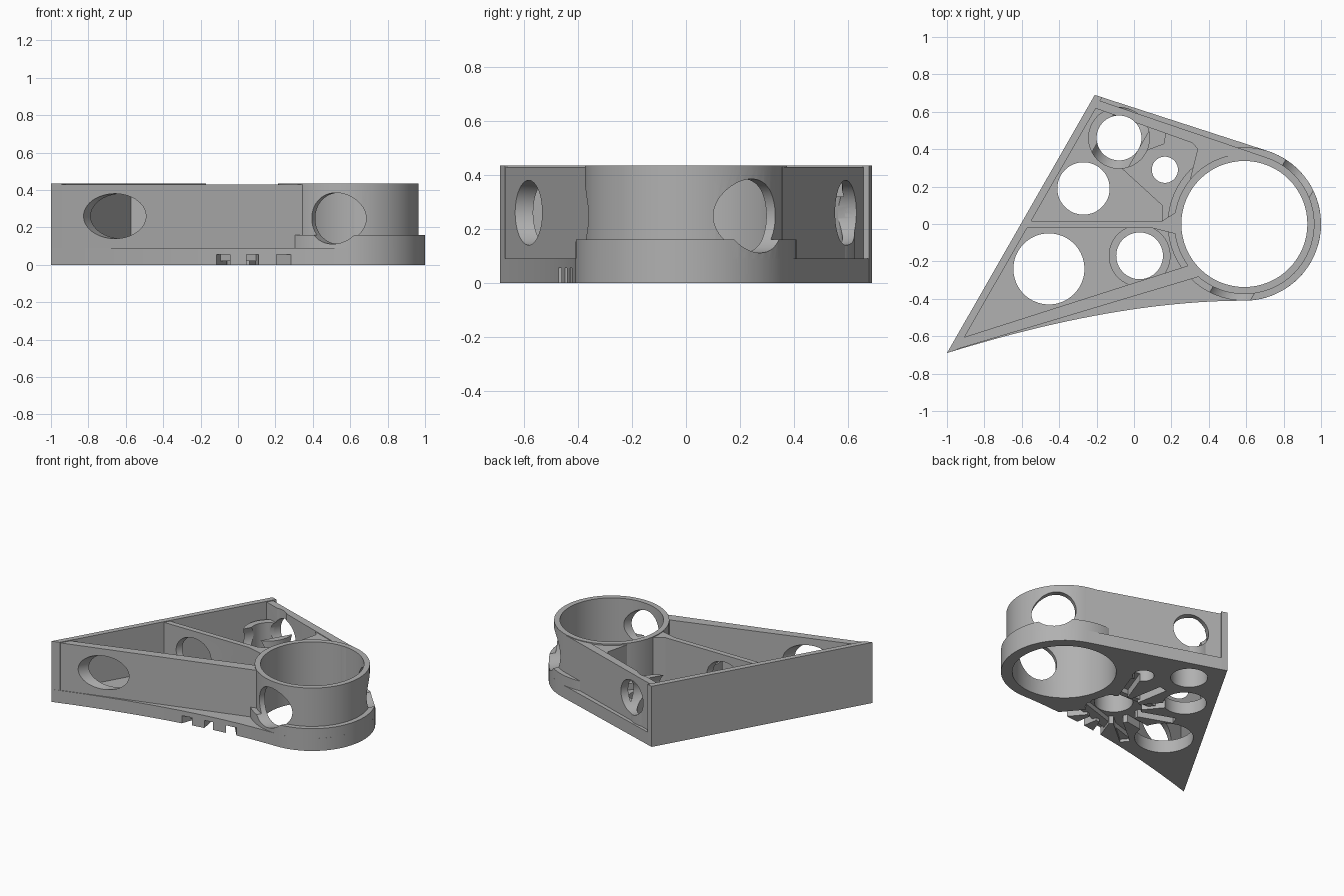
import bpy, bmesh, math
from mathutils import Vector, Matrix

cube = bpy.data.objects.get("Cube")
if cube:
    bpy.data.objects.remove(cube, do_unlink=True)

grey = bpy.data.materials.new("mid grey")
grey.use_nodes = True
grey.diffuse_color = (0.44, 0.44, 0.44, 1)
grey.node_tree.nodes["Principled BSDF"].inputs["Base Color"].default_value = (0.44, 0.44, 0.44, 1)

TOP, FLOOR = 0.435, 0.09
RING = Vector((0.59, 0))
HUB = Vector((0.03, -0.17))
AXIS = Vector((0.497, 0.868, 0))  # direction of the left wall


def prism(name, points, z0, z1):
    bm = bmesh.new()
    face = bm.faces.new([bm.verts.new((x, y, z0)) for x, y in points])
    out = bmesh.ops.extrude_face_region(bm, geom=[face])
    for v in out["geom"]:
        if isinstance(v, bmesh.types.BMVert):
            v.co.z = z1
    bmesh.ops.recalc_face_normals(bm, faces=bm.faces)
    mesh = bpy.data.meshes.new(name)
    bm.to_mesh(mesh)
    bm.free()
    mesh.materials.append(grey)
    obj = bpy.data.objects.new(name, mesh)
    bpy.context.collection.objects.link(obj)
    return obj


def arc(center, r, a0=0, a1=360, n=64):
    steps = n if a1 - a0 == 360 else n + 1
    angles = [math.radians(a0 + (a1 - a0) * i / n) for i in range(steps)]
    return [(center[0] + r * math.cos(a), center[1] + r * math.sin(a)) for a in angles]


def disc(name, center, r, z0, z1):
    return prism(name, arc(center, r), z0, z1)


def bore(name, center, r, half):
    """Horizontal cylinder parallel to the left wall."""
    obj = disc(name, (0, 0), r, -half, half)
    turn = Vector((0, 0, 1)).rotation_difference(AXIS).to_matrix().to_4x4()
    obj.data.transform(Matrix.Translation(center) @ turn)
    return obj


# Base plate with a curved front edge and a rounded end
a, c, b = Vector((-1, -0.69)), Vector((-0.1, -0.41)), Vector((0.59, -0.41))
curve = [tuple(a * (1 - t) ** 2 + c * 2 * t * (1 - t) + b * t * t)
         for t in [i / 24 for i in range(24)]]
base = prism("base_plate", curve + arc(RING, 0.41, -90, 72, 40) + [(-0.21, 0.69)], 0, FLOOR)
collar = disc("ring_collar", RING, 0.41, 0, 0.16)
ring = disc("ring_wall", RING, 0.375, 0.02, TOP)

# Upright walls
left = prism("side_wall", [(-1, -0.69), (-0.945, -0.672), (-0.17, 0.678), (-0.21, 0.69)], 0, TOP)
front = prism("front_wall", [(-0.955, -0.672), (0.36, -0.278), (0.36, -0.2), (-0.93, -0.612)],
              0.02, TOP - 0.005)
back = prism("back_wall", [(-0.2, 0.665), (0.705, 0.357), (0.6, 0.33), (-0.21, 0.62)],
             0.02, TOP - 0.005)
rib = prism("middle_rib", [(-0.59, -0.022), (0.1, -0.022), (0.25, -0.06), (0.25, 0.08),
                           (0.15, 0.016), (-0.575, 0.016)], 0.02, TOP - 0.005)
gusset = prism("ring_gusset", [(0.25, 0.51), (0.34, 0.4), (0.3, 0.24), (0.5, 0.36), (0.6, 0.36)],
               0.02, TOP - 0.01)
shelf = prism("raised_floor", [(0.15, 0), (0.15, 0.1), (-0.08, 0.31), (0.08, 0.4), (0.16, 0.43),
                               (0.17, 0.5), (0.4, 0.4), (0.3, 0)], 0.07, 0.115)

# Round bosses
back_hole = (-0.08, 0.46)
back_boss = disc("back_boss", back_hole, 0.165, 0.07, 0.32)
front_boss = disc("front_boss", HUB, 0.165, 0.07, 0.25)

# Cutters
ring_hole = disc("cut_ring", RING, 0.337, -0.1, 0.6)
hub_hole = disc("cut_hub", HUB, 0.125, -0.1, 0.6)
boss_hole = disc("cut_boss", back_hole, 0.12, -0.1, 0.6)
small_hole = disc("cut_small", (0.165, 0.29), 0.07, -0.1, 0.6)
floor_holes = [disc("cut_floor", (-0.27, 0.19), 0.14, -0.1, 0.2),
               disc("cut_floor", (-0.455, -0.24), 0.19, -0.1, 0.2)]
wall_bore = bore("cut_walls", (-0.325, 0, 0.26), 0.12, 1.0)
ring_bore = bore("cut_ring_sides", (0.735, 0, 0.248), 0.137, 0.6)

# Radial slots in the underside
slots = [disc("cut_slot", HUB, 0.18, -0.1, 0.055)]
for i in range(12):
    angle = 10 + 30 * i
    length = 0.19 if math.cos(math.radians(angle)) > 0.7 else 0.42
    slot = prism("cut_slot", [(0.1, -0.032), (length, -0.032), (length, 0.032), (0.1, 0.032)],
                 -0.1, 0.055)
    slot.data.transform(Matrix.Translation(HUB.to_3d()) @ Matrix.Rotation(math.radians(angle), 4, "Z"))
    slots.append(slot)

cuts = {
    base: [ring_hole, hub_hole, boss_hole, small_hole, ring_bore] + floor_holes + slots,
    collar: [ring_hole, ring_bore] + slots[:1],
    ring: [ring_hole, ring_bore],
    front: [wall_bore, ring_hole, hub_hole],
    back: [wall_bore, ring_hole, boss_hole],
    rib: [wall_bore, ring_hole, hub_hole],
    gusset: [ring_hole],
    shelf: [ring_hole, small_hole, boss_hole],
    back_boss: [boss_hole, wall_bore],
    front_boss: [hub_hole],
    left: [],
}

cutters = set()
for part, tools in cuts.items():
    for tool in tools:
        mod = part.modifiers.new("cut", "BOOLEAN")
        mod.operation, mod.solver, mod.object = "DIFFERENCE", "EXACT", tool
        cutters.add(tool)

# Bake the cuts, then drop the cutters
bpy.context.view_layer.update()
graph = bpy.context.evaluated_depsgraph_get()
baked = {p: bpy.data.meshes.new_from_object(p.evaluated_get(graph)) for p in cuts}
for part, mesh in baked.items():
    part.modifiers.clear()
    part.data = mesh
for tool in cutters:
    bpy.data.objects.remove(tool, do_unlink=True)

bpy.ops.object.select_all(action="DESELECT")
for part in cuts:
    part.select_set(True)
bpy.context.view_layer.objects.active = base
bpy.ops.object.shade_smooth_by_angle(angle=math.radians(30))
